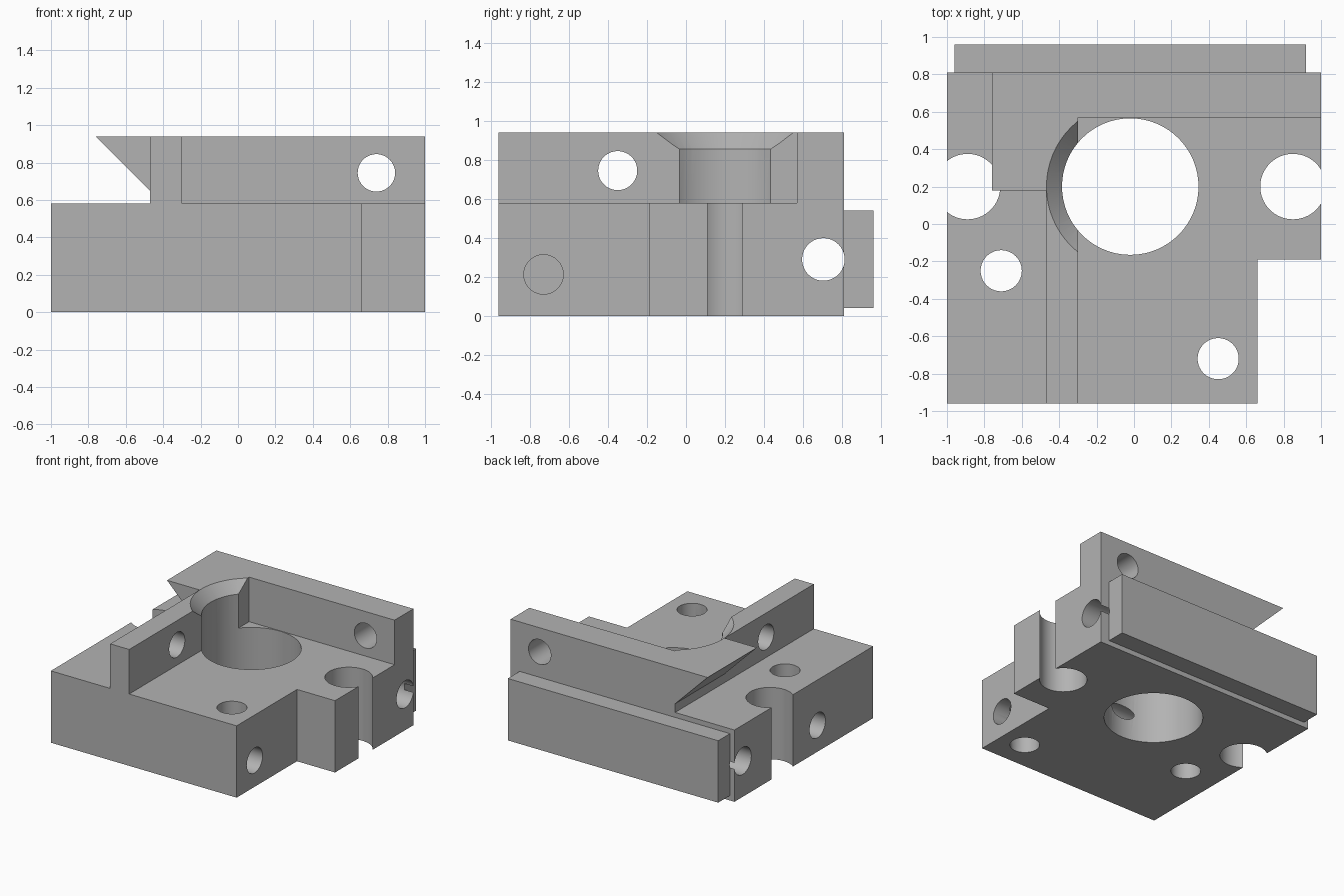
import bpy, bmesh, math
from mathutils import Matrix, Vector

cube = bpy.data.objects.get("Cube")
if cube:
    bpy.data.objects.remove(cube, do_unlink=True)

metal = bpy.data.materials.new("light_grey")
metal.use_nodes = True
GREY = (0.45, 0.45, 0.45, 1)
metal.diffuse_color = GREY
metal.node_tree.nodes["Principled BSDF"].inputs["Base Color"].default_value = GREY


def finish(name, bm):
    bmesh.ops.recalc_face_normals(bm, faces=bm.faces)
    mesh = bpy.data.meshes.new(name)
    bm.to_mesh(mesh)
    bm.free()
    mesh.materials.append(metal)
    obj = bpy.data.objects.new(name, mesh)
    bpy.context.collection.objects.link(obj)
    return obj


def prism(name, profile, sweep):
    """Sweep a closed 3D profile along a vector."""
    bm = bmesh.new()
    face = bm.faces.new([bm.verts.new(p) for p in profile])
    out = bmesh.ops.extrude_face_region(bm, geom=[face], use_keep_orig=True)
    moved = [v for v in out["geom"] if isinstance(v, bmesh.types.BMVert)]
    bmesh.ops.translate(bm, verts=moved, vec=sweep)
    return finish(name, bm)


def block(name, x, y, z):
    corners = [(x[0], y[0], z[0]), (x[1], y[0], z[0]), (x[1], y[1], z[0]), (x[0], y[1], z[0])]
    return prism(name, corners, (0, 0, z[1] - z[0]))


def drill(start, end, r1, r2=None):
    """Round cutter running from start to end."""
    a, b = Vector(start), Vector(end)
    bm = bmesh.new()
    turn = (b - a).to_track_quat("Z", "Y").to_matrix().to_4x4()
    bmesh.ops.create_cone(bm, cap_ends=True, segments=64, radius1=r1,
                          radius2=r1 if r2 is None else r2, depth=(b - a).length,
                          matrix=Matrix.Translation((a + b) / 2) @ turn)
    cutter = finish("cutter", bm)
    cutter.hide_render = True
    return cutter


def cut(obj, cutters):
    for c in cutters:
        mod = obj.modifiers.new("cut", "BOOLEAN")
        mod.operation, mod.solver, mod.object = "DIFFERENCE", "EXACT", c
    deps = bpy.context.evaluated_depsgraph_get()
    mesh = bpy.data.meshes.new_from_object(obj.evaluated_get(deps))
    obj.modifiers.clear()
    obj.data = mesh
    mesh.name = obj.name
    for c in cutters:
        bpy.data.objects.remove(c, do_unlink=True)


def bore(x, y, r):
    return drill((x, y, -0.2), (x, y, 1.2), r)


STEP, TOP, BACK, FRONT = 0.58, 0.94, 0.81, -0.96
HUB = (-0.02, 0.2)

# Base with a notched front corner
base = prism("base", [(-1, FRONT, 0), (0.66, FRONT, 0), (0.66, -0.19, 0),
                      (1, -0.19, 0), (1, BACK, 0), (-1, BACK, 0)], (0, 0, STEP))
# Vertical bores, long rear cross bore, two blind side bores
cut(base, [bore(*HUB, 0.365), bore(-0.89, 0.2, 0.175), bore(0.85, 0.2, 0.175),
           bore(-0.71, -0.25, 0.11), bore(0.45, -0.72, 0.11),
           drill((-1.2, 0.704, 0.29), (1.2, 0.704, 0.29), 0.109),
           drill((-1.2, -0.25, 0.213), (0.1, -0.25, 0.213), 0.101),
           drill((0.8, -0.73, 0.213), (0.2, -0.73, 0.213), 0.101)])

# Long rib beside the central bore, with a countersunk rim
rib = block("side_rib", (-0.47, -0.3), (FRONT, 0.57), (STEP, TOP))
cut(rib, [bore(*HUB, 0.365),
          drill((*HUB, 0.85), (*HUB, TOP + 0.01), 0.36, 0.458),
          drill((-0.8, -0.35, 0.745), (0.1, -0.35, 0.745), 0.1)])

# Rear wall with one cross hole
wall = block("rear_wall", (-0.47, 1), (0.57, BACK), (STEP, TOP))
cut(wall, [drill((0.74, 0.3, 0.745), (0.74, 1.1, 0.745), 0.1)])

# Overhanging dovetail lip
lip = prism("dovetail_lip", [(-0.76, 0.18, TOP), (-0.47, 0.18, 0.65), (-0.47, 0.18, TOP)],
            (0, BACK - 0.18, 0))

# Plate on the back face
plate = block("back_plate", (-0.96, 0.92), (BACK, 0.96), (0.04, 0.54))
cut(plate, [drill((-1.2, 0.704, 0.29), (1.2, 0.704, 0.29), 0.109)])

# Smooth bores, sharp edges
bpy.ops.object.select_all(action="DESELECT")
for part in (base, rib, wall, lip, plate):
    part.select_set(True)
bpy.context.view_layer.objects.active = base
bpy.ops.object.shade_smooth_by_angle(angle=math.radians(25))
